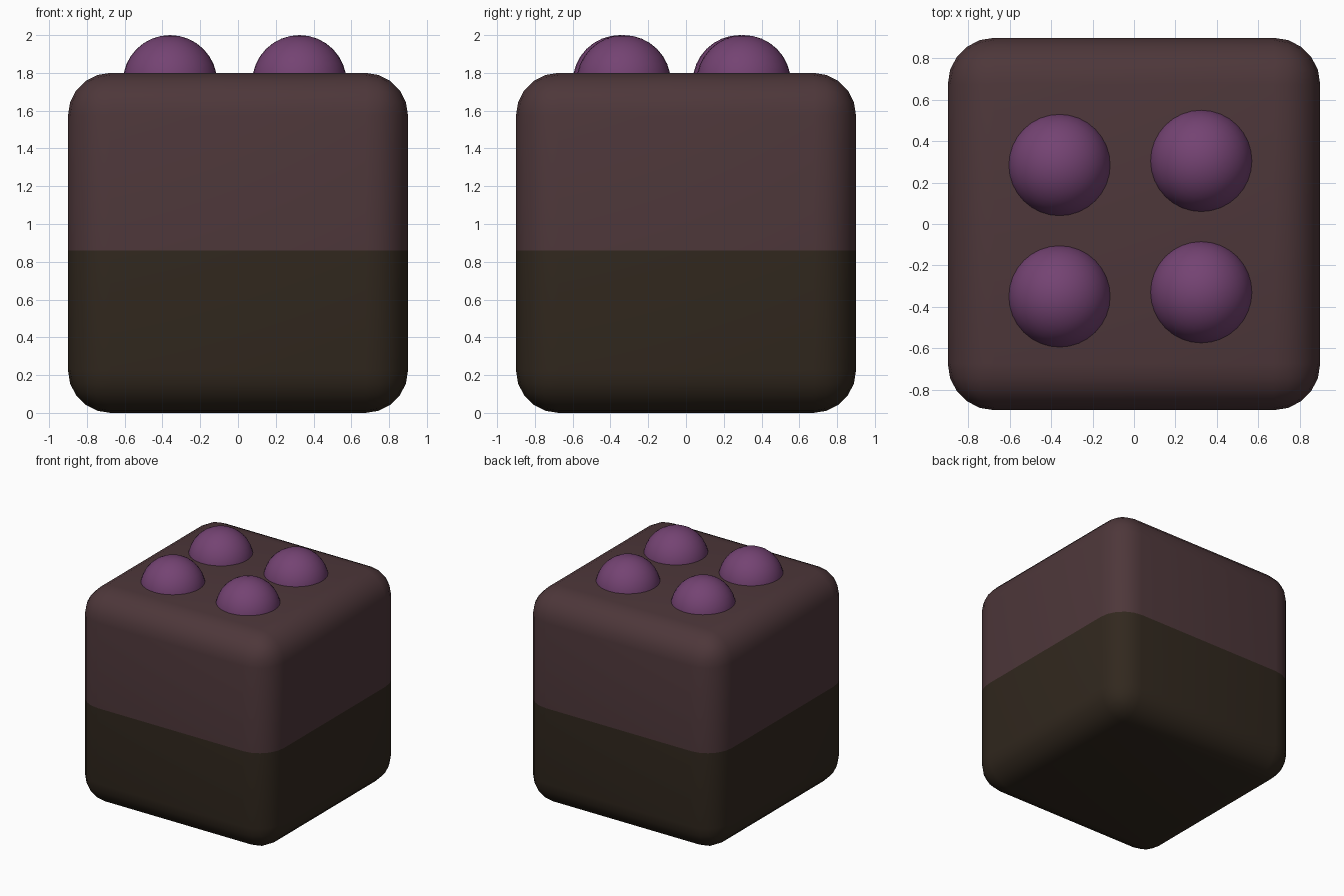
import bpy, bmesh, math

if "Cube" in bpy.data.objects:
    bpy.data.objects.remove(bpy.data.objects["Cube"])


def material(name, rgb):
    m = bpy.data.materials.new(name)
    m.diffuse_color = (*rgb, 1)
    m.use_nodes = True
    m.node_tree.nodes["Principled BSDF"].inputs["Base Color"].default_value = m.diffuse_color
    return m


def add_object(name, bm, mats, location=(0, 0, 0)):
    mesh = bpy.data.meshes.new(name)
    for f in bm.faces:
        f.smooth = True
    bm.to_mesh(mesh)
    bm.free()
    for m in mats:
        mesh.materials.append(m)
    ob = bpy.data.objects.new(name, mesh)
    ob.location = location
    bpy.context.collection.objects.link(ob)
    return ob


dark = material("dark_base", (0.031, 0.021, 0.013))
cream = material("brown_top", (0.075, 0.038, 0.042))
purple = material("purple", (0.175, 0.056, 0.17))

SIZE, RADIUS, SPLIT = 1.8, 0.225, 0.86

# Rounded cube body, cut round its sides into a dark lower and lighter upper layer
bm = bmesh.new()
bmesh.ops.create_cube(bm, size=SIZE)
bmesh.ops.translate(bm, verts=bm.verts, vec=(0, 0, SIZE / 2))
bmesh.ops.bevel(bm, geom=bm.edges[:], offset=RADIUS, segments=5,
                profile=0.5, affect='EDGES')
bmesh.ops.bisect_plane(bm, geom=bm.verts[:] + bm.edges[:] + bm.faces[:],
                       plane_co=(0, 0, SPLIT), plane_no=(0, 0, 1))
for f in bm.faces:
    f.material_index = int(f.calc_center_median().z > SPLIT)
add_object("layered_body", bm, [dark, cream])

# Four balls sunk into the top
for i, (x, y) in enumerate([(-0.36, 0.285), (0.325, 0.305),
                            (-0.36, -0.35), (0.325, -0.33)]):
    bm = bmesh.new()
    bmesh.ops.create_uvsphere(bm, u_segments=32, v_segments=16, radius=0.25)
    add_object(f"topping_ball_{i + 1}", bm, [purple], (x, y, 1.75))
